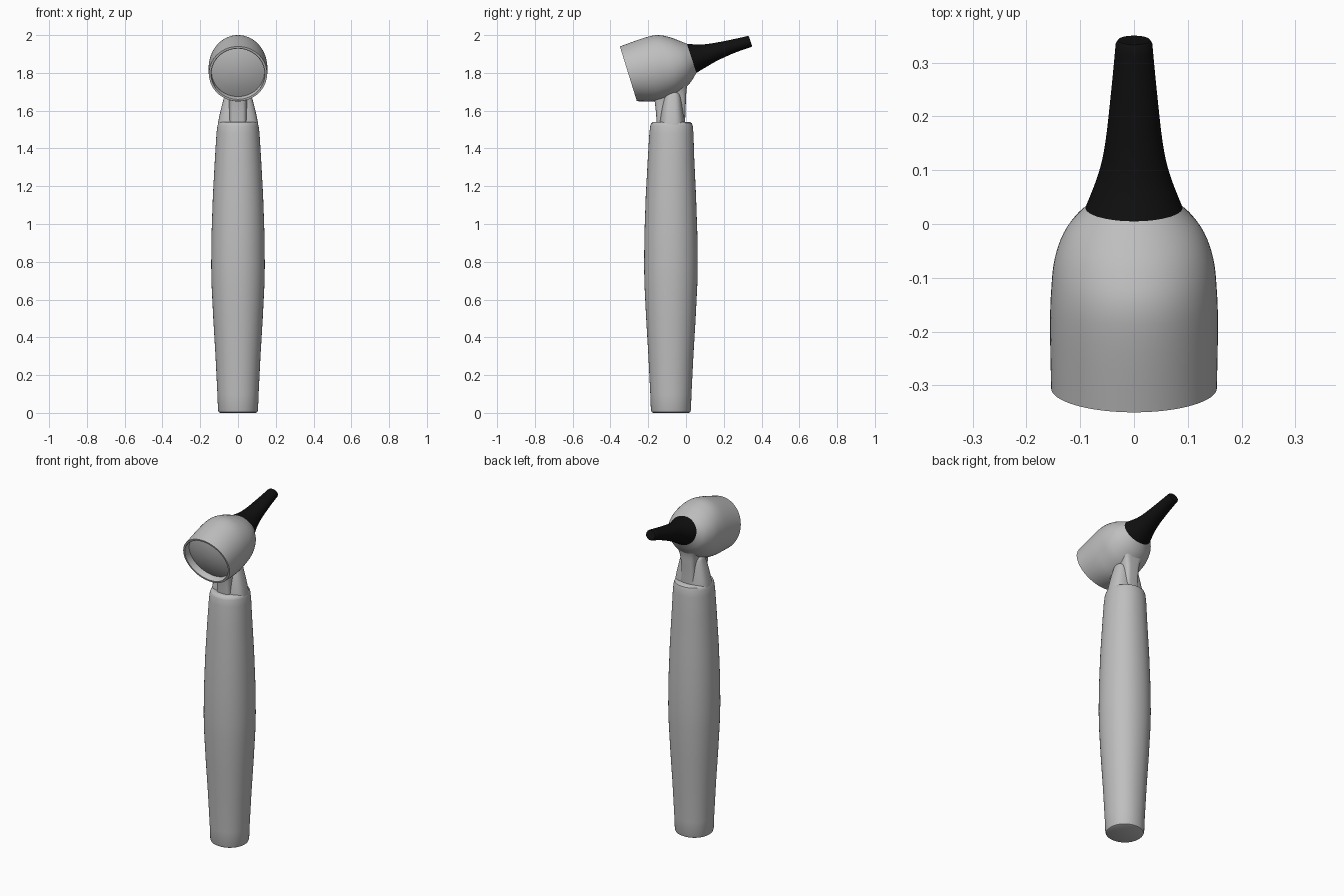
import bpy, bmesh, math
from mathutils import Vector

cube = bpy.data.objects.get("Cube")
if cube:
    bpy.data.objects.remove(cube, do_unlink=True)


def material(name, value, roughness):
    m = bpy.data.materials.new(name)
    m.use_nodes = True
    color = (value, value, value, 1)
    m.diffuse_color = color
    shader = m.node_tree.nodes["Principled BSDF"]
    shader.inputs["Base Color"].default_value = color
    shader.inputs["Roughness"].default_value = roughness
    return m


grey = material("light grey", 0.52, 0.5)
black = material("black", 0.005, 0.5)


def smooth_rows(rows, steps):
    """Catmull-Rom interpolation between cross-sections."""
    pts = [Vector(r) for r in rows]
    pts = [pts[0]] + pts + [pts[-1]]
    out = []
    for a, b, c, d in zip(pts, pts[1:], pts[2:], pts[3:]):
        for i in range(steps):
            t = i / steps
            out.append(0.5 * (2 * b + (c - a) * t + (2 * a - 5 * b + 4 * c - d) * t ** 2
                              + (3 * b - a - 3 * c + d) * t ** 3))
    return out + [pts[-1]]


def power(v, n):
    return math.copysign(abs(v) ** (2 / n), v)


def loft(name, rows, mat, n=2.0, segments=48):
    """Skin sections (y1, z1, y2, z2, half width); n sets how square they are."""
    bm = bmesh.new()
    rings = []
    for y1, z1, y2, z2, w in rows:
        ring = []
        for k in range(segments):
            a = 2 * math.pi * k / segments
            s = power(math.sin(a), n) / 2
            ring.append(bm.verts.new((w * power(math.cos(a), n),
                                      (y1 + y2) / 2 + (y1 - y2) * s,
                                      (z1 + z2) / 2 + (z1 - z2) * s)))
        rings.append(ring)
    for a, b in zip(rings, rings[1:]):
        for k in range(segments):
            j = (k + 1) % segments
            bm.faces.new((a[k], a[j], b[j], b[k]))
    bm.faces.new(rings[0])
    bm.faces.new(rings[-1])
    bmesh.ops.recalc_face_normals(bm, faces=bm.faces)
    mesh = bpy.data.meshes.new(name)
    bm.to_mesh(mesh)
    bm.free()
    mesh.materials.append(mat)
    obj = bpy.data.objects.new(name, mesh)
    bpy.context.collection.objects.link(obj)
    bpy.ops.object.select_all(action='DESELECT')
    obj.select_set(True)
    bpy.context.view_layer.objects.active = obj
    bpy.ops.object.shade_smooth_by_angle(angle=math.radians(40))
    return obj


def level(z, front, back, w):
    return (front, z, back, z, w)


# Handle: swelling grip with softened ends
grip = [(0, 0.094), (0.004, 0.102), (0.015, 0.106), (0.1, 0.109), (0.3, 0.119),
        (0.5, 0.131), (0.68, 0.14), (0.78, 0.142), (0.95, 0.14), (1.15, 0.133),
        (1.35, 0.122), (1.48, 0.114), (1.52, 0.109), (1.534, 0.104), (1.54, 0.094)]
loft("handle", [level(z, -0.08 - r, -0.08 + r + max(0, z - 1.3) * 0.03, r)
                for z, r in grip], grey, n=2.12)

# Yoke: side prongs that clasp the neck
yoke = [level(1.48, -0.145, -0.005, 0.112), level(1.54, -0.14, -0.008, 0.105),
        level(1.61, -0.13, -0.016, 0.09), level(1.67, -0.118, -0.024, 0.074),
        level(1.69, -0.11, -0.032, 0.068), level(1.70, -0.095, -0.048, 0.06)]
loft("yoke", smooth_rows(yoke, 3), grey, n=2.8)

# Neck: flat tongue flaring into the head
neck = [level(1.52, -0.154, -0.005, 0.047), level(1.60, -0.16, -0.003, 0.047),
        level(1.66, -0.168, 0.0, 0.049), level(1.71, -0.18, 0.003, 0.058),
        level(1.75, -0.19, 0.012, 0.075), level(1.80, -0.19, 0.03, 0.1)]
loft("neck", smooth_rows(neck, 4), grey, n=4.5)

# Head: tilted barrel with a recessed domed lens in its front
barrel = [(-0.35, 1.94, -0.26, 1.65, 0.154), (-0.22, 1.986, -0.165, 1.65, 0.156),
          (-0.15, 2.0, -0.10, 1.665, 0.154), (-0.09, 1.99, -0.035, 1.695, 0.147),
          (-0.04, 1.972, 0.02, 1.745, 0.126), (0.005, 1.954, 0.055, 1.80, 0.09)]


def front_ring(scale, depth):
    y, z = -0.305 + depth * 0.955, 1.795 + depth * 0.296
    return (y - 0.045 * scale, z + 0.145 * scale,
            y + 0.045 * scale, z - 0.145 * scale, 0.154 * scale)


lens = [front_ring(s, 0.014 + 0.03 * s * s) for s in (0.03, 0.2, 0.4, 0.6, 0.8, 0.91)]
rim = [front_ring(0.91, 0.004), front_ring(0.93, 0), front_ring(0.985, 0)]
loft("head", lens + rim + smooth_rows(barrel, 5), grey, segments=64)

# Speculum: tapering tip
cone = [(0.005, 1.954, 0.055, 1.80, 0.09), (0.07, 1.95, 0.115, 1.836, 0.066),
        (0.135, 1.956, 0.172, 1.868, 0.053), (0.24, 1.976, 0.262, 1.908, 0.042),
        (0.326, 1.995, 0.344, 1.937, 0.034)]
tip = [(0.333, 1.993, 0.35, 1.942, 0.03)]
loft("speculum", smooth_rows(cone, 4) + tip, black)
